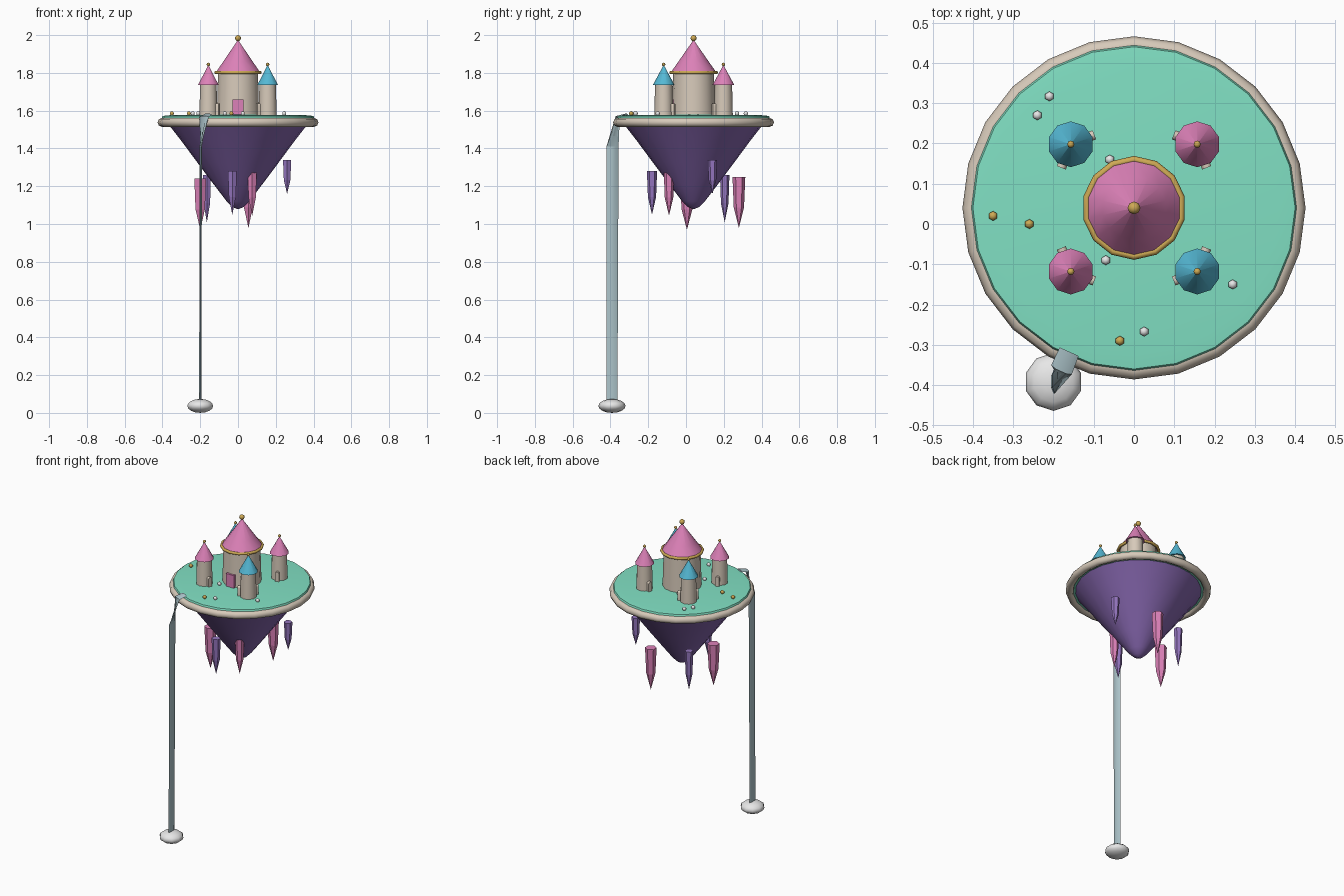
import bpy, bmesh, math
from mathutils import Vector, Matrix

old = bpy.data.objects.get("Cube")
if old:
    bpy.data.objects.remove(old, do_unlink=True)


def material(name, rgb):
    m = bpy.data.materials.new(name)
    m.use_nodes = True
    m.diffuse_color = (*rgb, 1)
    m.node_tree.nodes["Principled BSDF"].inputs["Base Color"].default_value = (*rgb, 1)
    return m


GRASS = material("mint_grass", (.22, .75, .55))
STONE = material("cream_stone", (.68, .59, .49))
ROCK = material("purple_rock", (.23, .13, .41))
PINK = material("pink", (.72, .22, .48))
BLUE = material("blue", (.09, .48, .66))
GOLD = material("gold", (.62, .40, .09))
VIOLET = material("violet_crystal", (.30, .18, .52))
WATER = material("water", (.42, .56, .60))
WHITE = material("white", (.80, .80, .80))
CENTRE = Vector((0, .04, 0))


def finish(name, bm, mat, loc=(0, 0, 0), smooth=40):
    bmesh.ops.recalc_face_normals(bm, faces=bm.faces)
    me = bpy.data.meshes.new(name)
    bm.to_mesh(me)
    bm.free()
    me.materials.append(mat)
    ob = bpy.data.objects.new(name, me)
    ob.location = loc
    bpy.context.collection.objects.link(ob)
    if smooth:
        bpy.ops.object.select_all(action='DESELECT')
        ob.select_set(True)
        bpy.context.view_layer.objects.active = ob
        bpy.ops.object.shade_smooth_by_angle(angle=math.radians(smooth))
    return ob


def skin(bm, loops, closed=False):
    """Join successive vertex loops with quads, capping the ends."""
    n = len(loops[0])
    pairs = list(zip(loops, loops[1:] + loops[:1])) if closed else list(zip(loops, loops[1:]))
    for a, b in pairs:
        for i in range(n):
            j = (i + 1) % n
            bm.faces.new((a[i], a[j], b[j], b[i]))
    if not closed:
        bm.faces.new(loops[0])
        bm.faces.new(loops[-1])


def lathe(name, profile, sides, mat, loc=(0, 0, 0), closed=False, smooth=40):
    """Spin (radius, height) points round a vertical axis."""
    bm = bmesh.new()
    loops = []
    for r, z in profile:
        r = max(r, .0002)
        loops.append([bm.verts.new((r * math.sin(math.tau * i / sides),
                                    r * math.cos(math.tau * i / sides), z))
                      for i in range(sides)])
    skin(bm, loops, closed)
    return finish(name, bm, mat, loc, smooth)


def ring(name, radius, minor, z, sides, mat):
    steps = [math.tau * k / 8 for k in range(8)]
    profile = [(radius + minor * math.cos(a), z + minor * math.sin(a)) for a in steps]
    return lathe(name, profile, sides, mat, CENTRE, closed=True, smooth=50)


def ball(name, loc, radius, mat, sides=8, squash=1):
    bm = bmesh.new()
    bmesh.ops.create_uvsphere(bm, u_segments=sides, v_segments=max(6, sides - 2), radius=radius)
    bmesh.ops.scale(bm, vec=(1, 1, squash), verts=bm.verts)
    return finish(name, bm, mat, loc, 60)


# Floating island: grass disc, stone rim, tapering rock
lathe("grass", [(.34, 1.525), (.39, 1.53), (.406, 1.555), (.40, 1.572), (.36, 1.576), (0, 1.58)],
      24, GRASS, CENTRE)
ring("stone_rim", .402, .024, 1.538, 24, STONE)
lathe("island_rock", [(.37, 1.53), (.30, 1.44), (.215, 1.325), (.125, 1.205),
                      (.06, 1.12), (.03, 1.09), (0, 1.078)], 24, ROCK, CENTRE, smooth=60)

# Main tower with roof, trim and finial
lathe("main_tower", [(.115, 1.565), (.108, 1.805)], 14, STONE, CENTRE)
lathe("main_roof", [(.121, 1.802), (.08, 1.86), (0, 1.975)], 14, PINK, CENTRE)
ring("roof_trim", .120, .009, 1.802, 14, GOLD)
ball("main_finial", CENTRE + Vector((0, 0, 1.984)), .016, GOLD)

# Door
bm = bmesh.new()
bmesh.ops.create_cube(bm, size=1, matrix=Matrix.Translation((0, -.07, 1.615))
                      @ Matrix.Diagonal((.056, .026, .09, 1)))
finish("door", bm, PINK, smooth=0)


def arch(name, loc, angle):
    """Small rounded-top stone niche facing the given direction."""
    bm = bmesh.new()
    outline = [(-.012, 0), (.012, 0)] + [(.012 * math.cos(a), .05 + .012 * math.sin(a))
                                         for a in [math.pi * k / 6 for k in range(7)]]
    loops = [[bm.verts.new((d, w, h)) for w, h in outline] for d in (-.02, .007)]
    skin(bm, loops)
    bmesh.ops.rotate(bm, matrix=Matrix.Rotation(angle, 3, 'Z'), verts=bm.verts)
    finish(name, bm, STONE, loc)


# Four corner towers
for sx in (-1, 1):
    for sy in (-1, 1):
        name = ("back" if sy > 0 else "front") + ("_left" if sx > 0 else "_right")
        spot = CENTRE + Vector((sx * .157, sy * .158, 0))
        lathe(name + "_tower", [(.05, 1.565), (.046, 1.74)], 10, STONE, spot)
        lathe(name + "_roof", [(.057, 1.737), (0, 1.842)], 10, PINK if sx == sy else BLUE, spot)
        ball(name + "_finial", spot + Vector((0, 0, 1.845)), .009, GOLD)
        for k, (dx, dy) in enumerate(((-.052, .021), (.021, -.052))):
            d = Vector((sx * dx, sy * dy, 1.577))
            arch(f"{name}_arch_{k}", spot + d, math.atan2(d.y, d.x))

# Pebbles and gold nuggets on the grass
for x, y in ((-.21, .317), (-.24, .27), (-.07, -.09), (.245, -.15), (.025, -.267), (-.06, .16)):
    ball("pebble", (x, y, 1.585), .012, WHITE, 6)
for x, y in ((-.35, .02), (-.26, 0), (-.035, -.29)):
    ball("gold_nugget", (x, y, 1.585), .012, GOLD, 6)

# Hanging crystals: x, y, top, tip, radius
for x, y, top, tip, r, mat in ((-.20, .005, 1.24, .97, .036, PINK),
                               (.055, .28, 1.25, .98, .034, PINK),
                               (.075, -.09, 1.28, 1.045, .028, PINK),
                               (-.165, .205, 1.26, 1.01, .025, VIOLET),
                               (-.03, -.18, 1.28, 1.05, .027, VIOLET),
                               (.26, .14, 1.34, 1.16, .025, VIOLET)):
    shoulder = top + (tip - top) * .6
    lathe("crystal", [(r, top), (r * .8, shoulder), (0, tip)], 6, mat, (x, y, 0), smooth=0)

# Waterfall: flat stream twisting over the rim, then falling
bm = bmesh.new()
along, out = Vector((.91, -.41, 0)), Vector((-.41, -.91, 0))
up, side, front = Vector((0, 0, 1)), Vector((0, -1, 0)), Vector((-1, 0, 0))
stream = (((-.161, -.317, 1.578), along, up, .026),
          ((-.18, -.362, 1.567), along, (up + out).normalized(), .028),
          ((-.197, -.389, 1.41), side, front, .032),
          ((-.2, -.392, .04), side, front, .029))
loops = []
for p, wide, thin, w in stream:
    p = Vector(p)
    loops.append([bm.verts.new(p + wide * w * a + thin * .006 * b)
                  for a, b in ((1, 0), (.5, 1), (-.5, 1), (-1, 0), (-.5, -1), (.5, -1))])
skin(bm, loops)
finish("waterfall", bm, WATER, smooth=30)

# Splash at the foot
ball("splash", (-.2, -.392, .037), .072, WHITE, 10, .51)
